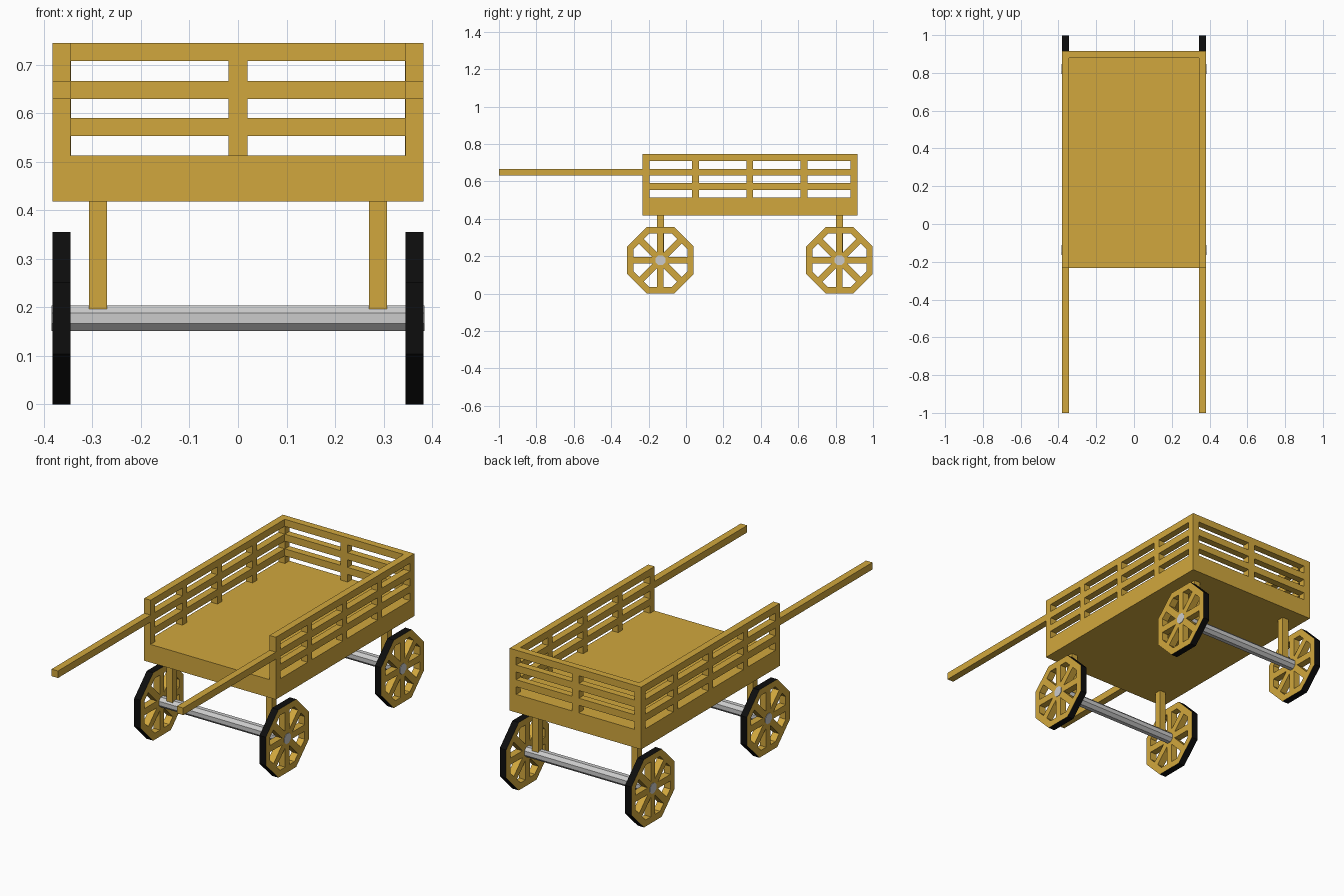
import bpy, bmesh, math
from mathutils import Matrix, Vector

if "Cube" in bpy.data.objects:
    bpy.data.objects.remove(bpy.data.objects["Cube"])


def material(name, rgb):
    m = bpy.data.materials.new(name)
    m.diffuse_color = (*rgb, 1)
    m.use_nodes = True
    m.node_tree.nodes["Principled BSDF"].inputs["Base Color"].default_value = m.diffuse_color
    return m


WOOD = material("golden_wood", (0.64, 0.39, 0.047))
METAL = material("axle_grey", (0.60, 0.60, 0.60))
TYRE = material("tyre_black", (0.004, 0.004, 0.004))

# Overall dimensions
X, T = 0.382, 0.037            # half width, board thickness
Y0, Y1 = -0.232, 0.917         # bed front and back
Z0, ZF, Z1 = 0.418, 0.513, 0.745
AXLE_Y, AXLE_Z, R = (-0.137, 0.820), 0.178, 0.178


def finish(name, bm, mats):
    bmesh.ops.recalc_face_normals(bm, faces=bm.faces)
    me = bpy.data.meshes.new(name)
    bm.to_mesh(me)
    bm.free()
    for m in mats:
        me.materials.append(m)
    ob = bpy.data.objects.new(name, me)
    bpy.context.collection.objects.link(ob)
    return ob


def box(name, lo, hi, mat=WOOD):
    lo, hi = Vector(lo), Vector(hi)
    bm = bmesh.new()
    size = Matrix.Diagonal((*(hi - lo), 1))
    bmesh.ops.create_cube(bm, size=1, matrix=Matrix.Translation((lo + hi) / 2) @ size)
    return finish(name, bm, [mat])


def thicken(bm, vec):
    """Extrude every flat face along vec into a solid."""
    ext = bmesh.ops.extrude_face_region(bm, geom=bm.faces[:], use_keep_orig=True)
    verts = [g for g in ext["geom"] if isinstance(g, bmesh.types.BMVert)]
    bmesh.ops.translate(bm, verts=verts, vec=vec)


def lattice(name, posts, rails, place, vec):
    """Slatted panel: posts and rails are (start, end) bands, gaps stay open."""
    us = sorted({u for p in posts for u in p})
    vs = sorted({v for r in rails for v in r})
    bm = bmesh.new()
    grid = {(i, j): bm.verts.new(place(u, v))
            for i, u in enumerate(us) for j, v in enumerate(vs)}
    for i in range(len(us) - 1):
        for j in range(len(vs) - 1):
            gap_u = (us[i], us[i + 1]) not in posts
            gap_v = (vs[j], vs[j + 1]) not in rails
            if not (gap_u and gap_v):
                bm.faces.new([grid[i, j], grid[i + 1, j], grid[i + 1, j + 1], grid[i, j + 1]])
    thicken(bm, vec)
    bmesh.ops.dissolve_limit(bm, angle_limit=0.01, verts=bm.verts, edges=bm.edges)
    return finish(name, bm, [WOOD])


# Cart bed
box("bed", (-X, Y0, Z0), (X, Y1, ZF))

# Slatted walls; the lowest band of each is open above the bed
rails = [(ZF - 0.004, ZF), (0.553, 0.590), (0.630, 0.667), (0.708, Z1)]
side_posts = [(Y0, Y0 + T), (Y1 - T, Y1)]
side_posts += [(c - T / 2, c + T / 2) for c in (0.051, 0.341, 0.631)]
back_posts = [(-X + T, -X + T + 0.001), (-0.020, 0.020), (X - T - 0.001, X - T)]
for s, side in ((-1, "left"), (1, "right")):
    lattice(side + "_wall", side_posts, rails,
            lambda u, v: (s * X, u, v), (-s * T, 0, 0))
    # Pull handle continuing the middle rail
    xs = sorted((s * X, s * (X - T)))
    box(side + "_handle", (xs[0], -1, 0.630), (xs[1], Y0, 0.667))
lattice("back_wall", back_posts, rails, lambda u, v: (u, Y1, v), (0, -T, 0))


def wheel(name, x, y):
    """Eight-sided spoked wheel with kite-shaped openings."""
    inner, half = R - 0.034, 0.0175
    step, k = math.pi / 4, math.cos(math.pi / 8)
    bm = bmesh.new()

    def point(a, along, across=0.0):
        c, s = math.cos(a), math.sin(a)
        return bm.verts.new((x, y + along * c - across * s, AXLE_Z + along * s + across * c))

    mid = [(n + 0.5) * step for n in range(8)]
    rim = [point(a, R / k) for a in mid]
    lip = [point(a, inner / k) for a in mid]
    hub = [point(a, half / math.sin(step / 2)) for a in mid]
    for n in range(8):
        lo, hi = point(n * step, inner, -half), point(n * step, inner, half)
        bm.faces.new([rim[n - 1], rim[n], lip[n], hi, lo, lip[n - 1]])
        bm.faces.new([lo, hi, hub[n], hub[n - 1]])
    bm.faces.new(hub)
    thicken(bm, (math.copysign(T, -x), 0, 0))
    # Black tread on the outer rim faces only
    for f in bm.faces:
        f.normal_update()
        c = f.calc_center_median()
        reach = math.hypot(c.y - y, c.z - AXLE_Z)
        f.material_index = int(abs(f.normal.x) < 0.5 and reach > R - 0.01)
    return finish(name, bm, [WOOD, TYRE])


# Running gear: axle, two legs and two wheels at each end
for y, end in zip(AXLE_Y, ("front", "rear")):
    bm = bmesh.new()
    r = 0.0265 / math.cos(math.pi / 8)
    turn = Matrix.Rotation(math.pi / 2, 4, 'Y') @ Matrix.Rotation(math.pi / 8, 4, 'Z')
    bmesh.ops.create_cone(bm, cap_ends=True, segments=8, radius1=r, radius2=r, depth=0.768,
                          matrix=Matrix.Translation((0, y, AXLE_Z)) @ turn)
    finish(end + "_axle", bm, [METAL])
    for s, side in ((-1, "left"), (1, "right")):
        wheel(f"{end}_{side}_wheel", s * X, y)
        xs = sorted((s * 0.270, s * 0.307))
        box(f"{end}_{side}_leg", (xs[0], y - T / 2, 0.197), (xs[1], y + T / 2, Z0))
